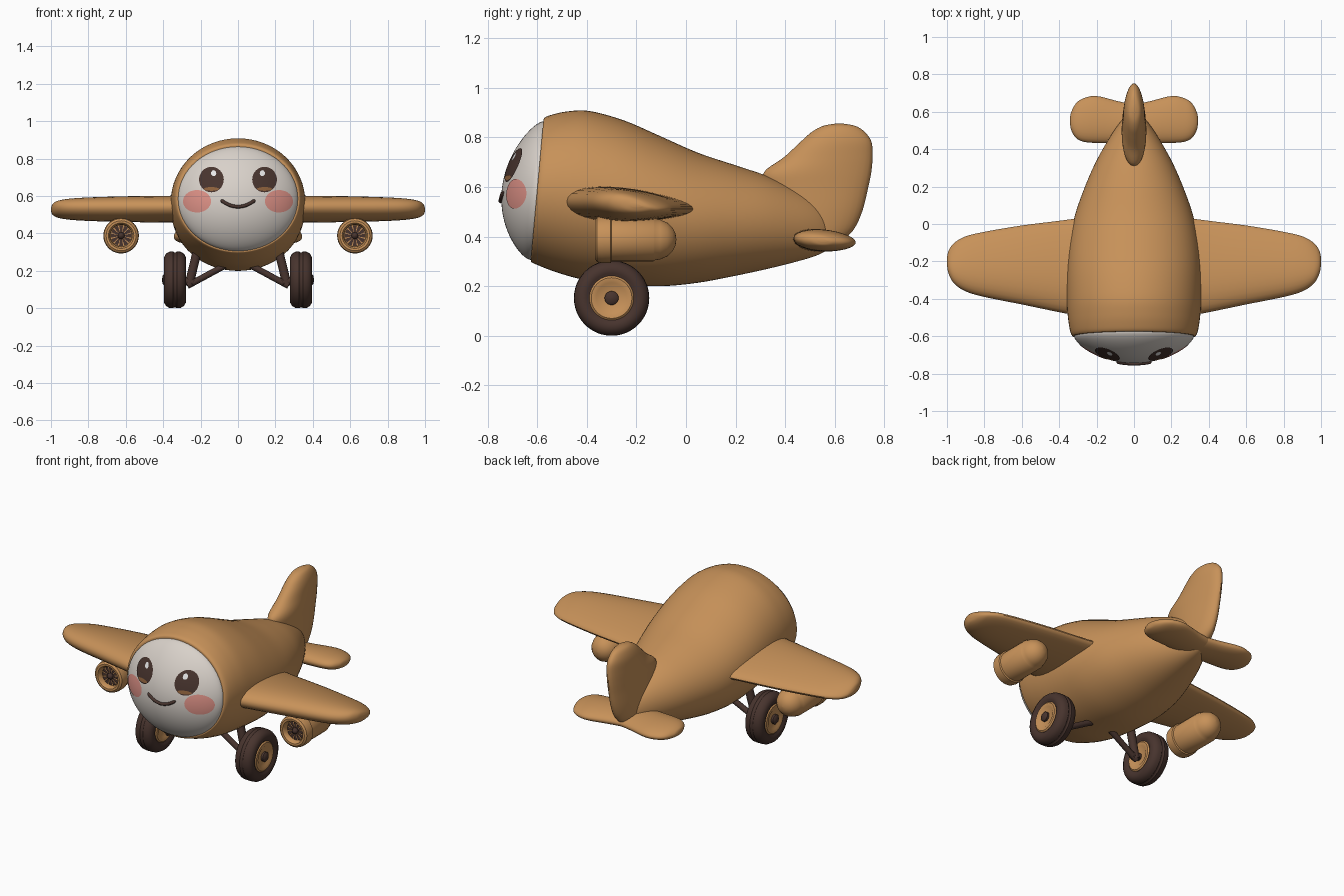
import bpy, bmesh, math
from mathutils import Vector

if "Cube" in bpy.data.objects:
    bpy.data.objects.remove(bpy.data.objects["Cube"])


def material(name, rgb):
    m = bpy.data.materials.new(name)
    m.diffuse_color = (*rgb, 1)
    m.use_nodes = True
    m.node_tree.nodes["Principled BSDF"].inputs["Base Color"].default_value = m.diffuse_color
    return m


TAN = material("tan", (0.571, 0.285, 0.100))
CREAM = material("warm_white", (0.69, 0.638, 0.588))
BROWN = material("dark_brown", (0.064, 0.034, 0.027))
PINK = material("cheek_pink", (0.74, 0.29, 0.245))
IRIS = material("iris_brown", (0.27, 0.12, 0.045))
WHITE = material("white", (0.9, 0.9, 0.9))


def finish(name, bm, mat, fix=True):
    if fix:
        bmesh.ops.recalc_face_normals(bm, faces=bm.faces)
    me = bpy.data.meshes.new(name)
    bm.to_mesh(me)
    bm.free()
    me.materials.append(mat)
    ob = bpy.data.objects.new(name, me)
    bpy.context.collection.objects.link(ob)
    return ob


def loft(name, rings, mat):
    """Skin a list of closed rings and cap both ends."""
    bm = bmesh.new()
    vs = [[bm.verts.new(p) for p in r] for r in rings]
    n = len(vs[0])
    for a, b in zip(vs, vs[1:]):
        for i in range(n):
            j = (i + 1) % n
            bm.faces.new((a[i], a[j], b[j], b[i]))
    bm.faces.new(vs[0])
    bm.faces.new(vs[-1])
    return finish(name, bm, mat)


def smooth_rows(rows, steps=5):
    """Catmull-Rom interpolation through rows of numbers."""
    out = []
    for i in range(len(rows) - 1):
        p = [rows[max(0, min(len(rows) - 1, i + k))] for k in (-1, 0, 1, 2)]
        for s in range(steps):
            t = s / steps
            out.append([0.5 * (2 * b + (c - a) * t + (2 * a - 5 * b + 4 * c - d) * t * t
                               + (3 * b - a - 3 * c + d) * t ** 3) for a, b, c, d in zip(*p)])
    return out + [list(rows[-1])]


def circle(n):
    return [(math.cos(2 * math.pi * i / n), math.sin(2 * math.pi * i / n)) for i in range(n)]


def lathe(name, profile, origin, axis, mat, n=40):
    """Turn (radius, distance) pairs round an axis."""
    o, ax = Vector(origin), Vector(axis).normalized()
    u = ax.orthogonal().normalized()
    v = ax.cross(u)
    return loft(name, [[o + ax * t + (u * c + v * s) * max(r, 0.0008) for c, s in circle(n)]
                       for r, t in profile], mat)


def rod(name, p, q, r, mat):
    d = Vector(q) - Vector(p)
    return lathe(name, [(r, 0), (r, d.length)], p, d, mat, 20)


def panel(name, rows, place, taper, droop, mat):
    """Wing-like part: rows of span, leading edge, trailing edge, thickness."""
    rings = []
    for span, lead, trail, th in smooth_rows(rows):
        mid, half = (lead + trail) / 2, (trail - lead) / 2
        rings.append([place(span, mid + c * half,
                            s * th / 2 * (1 - taper * c) - droop * c * min(1, th / 0.08))
                      for c, s in circle(32)])
    return loft(name, rings, mat)


# Fuselage: centre y, top, bottom, half width, backward lean
body = [(-.60, .864, .307, .320, .09), (-.597, .878, .297, .331, .09),
        (-.57, .890, .284, .342, .085), (-.50, .904, .255, .353, .06),
        (-.40, .906, .226, .360, .03), (-.25, .868, .207, .360, 0),
        (-.10, .803, .200, .347, 0), (.05, .737, .214, .315, 0),
        (.20, .687, .242, .262, 0), (.33, .643, .270, .205, 0),
        (.45, .588, .300, .138, 0), (.53, .540, .325, .085, 0),
        (.575, .490, .352, .045, 0), (.592, .440, .395, .012, 0)]
rings = []
for y, top, bot, rx, lean in smooth_rows(body):
    rz, zc = (top - bot) / 2, (top + bot) / 2
    rings.append([Vector((rx * c, y + lean * rz * s, zc + rz * s)) for c, s in circle(64)])
loft("fuselage", rings, TAN)


# Face: shallow dome; all painted details follow its surface
def on_face(x, z, off=0.0):
    f2 = min(1, (x / .32) ** 2 + ((z - .585) / .279) ** 2)
    g = 0.5 * (1 - f2) + 0.5 * math.sqrt(1 - f2)
    return Vector((x, -.60 + .09 * (z - .585) - .143 * g - off, z))


def patch(name, cx, cz, rx, rz, off, mat, rows=8, n=40):
    bm = bmesh.new()
    mid = bm.verts.new(on_face(cx, cz, off))
    prev = None
    for k in range(1, rows + 1):
        f = math.sin(math.pi / 2 * k / rows)
        ring = [bm.verts.new(on_face(cx + rx * f * c, cz + rz * f * s, off)) for c, s in circle(n)]
        for i in range(n):
            j = (i + 1) % n
            bm.faces.new((mid, ring[i], ring[j]) if prev is None
                         else (prev[i], ring[i], ring[j], prev[j]))
        prev = ring
    return finish(name, bm, mat, False)


patch("face", 0, .585, .32, .279, 0, CREAM, 24, 64)
for s, side in ((1, "left"), (-1, "right")):
    patch(side + "_eye", s * .142, .688, .066, .068, .006, BROWN)
    patch(side + "_iris_glint", s * .142, .638, .040, .010, .008, IRIS, 4)
    patch(side + "_eye_highlight", s * .130, .722, .014, .016, .009, WHITE, 4, 20)
    patch(side + "_cheek", s * .219, .572, .075, .060, .003, PINK)

# Smile: thin tube along the face
rings = []
for i in range(25):
    x = -.092 + .184 * i / 24
    z = .543 + .036 * (x / .092) ** 2
    nrm = Vector((-2 * .036 * x / .092 ** 2, 0, 1)).normalized()
    r = .009 if 0 < i < 24 else .004
    rings.append([on_face(x, z, .003) + nrm * r * c + Vector((0, r * q, 0)) for c, q in circle(12)])
loft("smile", rings, BROWN)

# Fin
panel("tail_fin", [(.36, .45, .60, .10), (.42, .40, .67, .12), (.50, .36, .71, .13),
                   (.60, .32, .735, .13), (.66, .315, .747, .13), (.72, .395, .752, .12),
                   (.78, .46, .748, .11), (.82, .505, .722, .09), (.845, .55, .685, .06),
                   (.855, .60, .635, .015)],
      lambda a, c, t: Vector((t, c, a)), .15, 0, TAN)

wing = [(.20, -.50, .05, .138), (.34, -.483, .025, .136), (.60, -.43, -.008, .130),
        (.80, -.39, -.042, .118), (.90, -.36, -.066, .105), (.96, -.32, -.10, .085),
        (.99, -.27, -.14, .055), (1.0, -.22, -.18, .015)]
tailplane = [(.0, .42, .64, .09), (.08, .43, .655, .09), (.20, .433, .684, .088),
             (.27, .44, .672, .08), (.31, .46, .645, .065), (.335, .50, .60, .04),
             (.342, .535, .57, .012)]
# Engine pod and tyre profiles: radius, distance along axis
pod = [(0, .035), (.058, .035), (.060, .012), (.068, .001), (.080, 0), (.091, .008), (.095, .025),
       (.095, .062), (.088, .066), (.088, .235), (.084, .24), (.080, .262), (.068, .29),
       (.048, .312), (.024, .324), (0, .327)]
tyre = [(.085, -.045), (.100, -.057), (.122, -.058), (.140, -.048), (.150, -.030), (.152, -.010),
        (.147, -.004)]
tyre += [(r, -t) for r, t in reversed(tyre)]

for s, side in ((1, "left"), (-1, "right")):
    panel(side + "_wing", wing, lambda a, c, t: Vector((s * a, c, .526 + t)), .30, .015, TAN)
    panel(side + "_tailplane", tailplane, lambda a, c, t: Vector((s * a, c, .384 + t)), .12, .008, TAN)

    # Engine pod with fan blades
    e = Vector((s * .625, -.366, .388))
    lathe(side + "_engine_pod", pod, e, (0, 1, 0), TAN)
    lathe(side + "_fan_hub", [(0, .008), (.012, .012), (.018, .022), (.018, .04)], e, (0, 1, 0), BROWN, 20)
    bm = bmesh.new()
    for k in range(12):
        a = 2 * math.pi * k / 12
        pts = [(.012, -.24), (.056, -.20), (.056, .20), (.012, .24)]
        bm.faces.new([bm.verts.new(e + Vector((r * math.cos(a + d), .028, r * math.sin(a + d))))
                      for r, d in pts])
    finish(side + "_fan_blades", bm, BROWN, False)

    # Wheel, hub and landing struts
    w = Vector((s * .337, -.30, .152))
    out = (s, 0, 0)
    lathe(side + "_tyre", tyre, w, out, BROWN, 48)
    lathe(side + "_wheel_hub", [(0, -.048), (.055, -.048), (.062, -.053), (.082, -.055), (.09, -.048),
                                (.09, .048), (.082, .055), (.062, .053), (.055, .048), (0, .048)],
          w, out, TAN)
    lathe(side + "_hub_cap", [(.028, .04), (.028, .060), (.020, .067), (0, .069)], w, out, BROWN, 24)
    rod(side + "_axle", (s * .235, -.30, .14), (s * .32, -.30, .15), .022, BROWN)
    rod(side + "_main_strut", (s * .262, -.30, .125), (s * .205, -.29, .36), .024, BROWN)
    rod(side + "_cross_strut", (s * .27, -.30, .12), (s * .03, -.28, .25), .017, BROWN)

# Smooth shading, keeping real edges sharp
for ob in bpy.context.collection.objects:
    ob.select_set(True)
    bpy.context.view_layer.objects.active = ob
bpy.ops.object.shade_smooth_by_angle(angle=math.radians(40))
